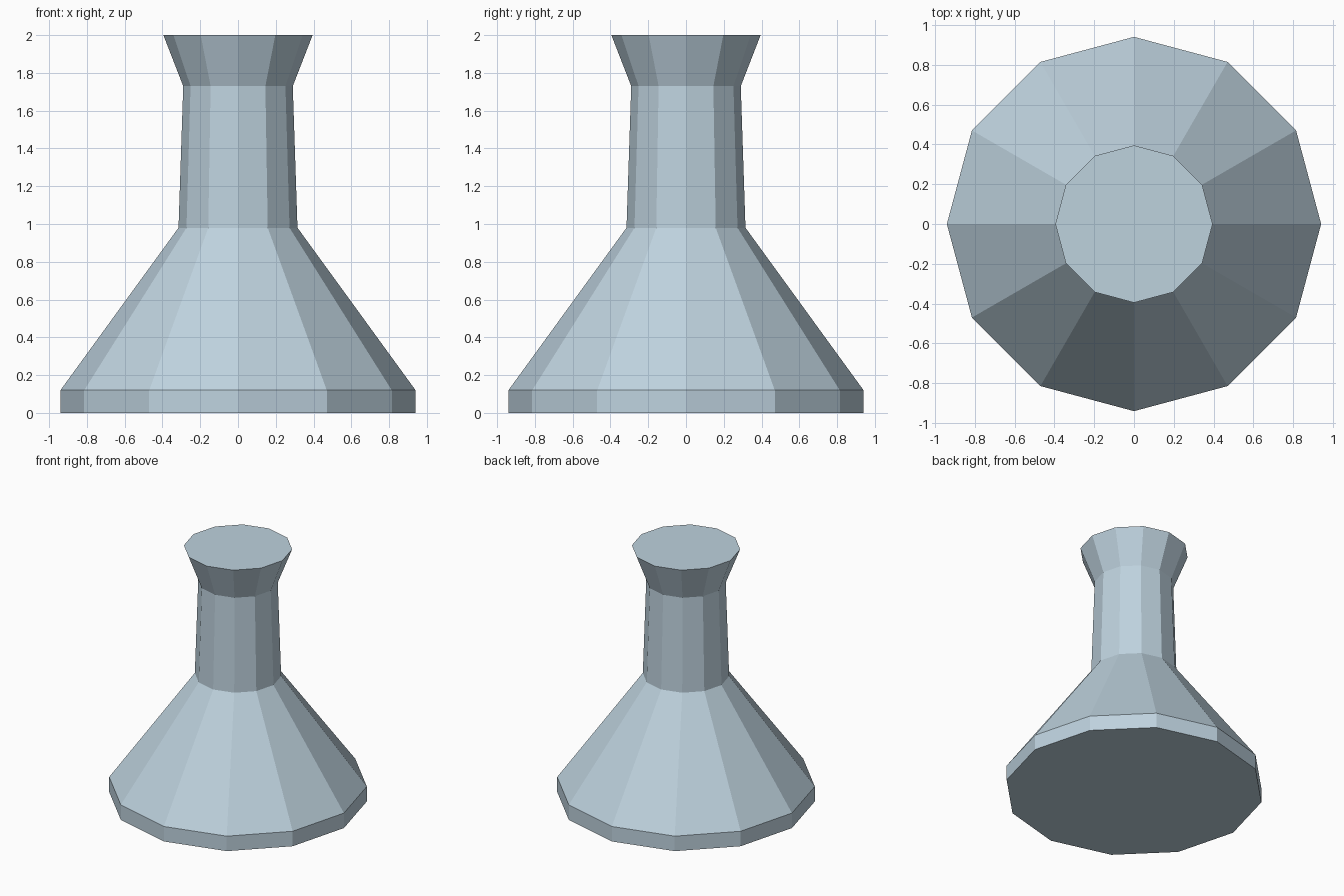
import bpy, bmesh, math

if "Cube" in bpy.data.objects:
    bpy.data.objects.remove(bpy.data.objects["Cube"])

SIDES = 12
# (radius, height) of each ring: foot, rim, shoulder, throat, lip
PROFILE = [(0.94, 0.0), (0.94, 0.12), (0.315, 0.98), (0.29, 1.73), (0.395, 2.0)]

metal = bpy.data.materials.new("pale_blue_grey")
metal.diffuse_color = (0.515, 0.644, 0.730, 1.0)
metal.use_nodes = True
metal.node_tree.nodes["Principled BSDF"].inputs["Base Color"].default_value = metal.diffuse_color


def lathe(name, profile, material):
    """Flat-sided turned solid, capped at both ends."""
    bm = bmesh.new()
    rings = []
    for r, z in profile:
        rings.append([bm.verts.new((r * math.cos(math.tau * i / SIDES),
                                    r * math.sin(math.tau * i / SIDES), z))
                      for i in range(SIDES)])
    for low, high in zip(rings, rings[1:]):
        for i in range(SIDES):
            j = (i + 1) % SIDES
            bm.faces.new((low[i], low[j], high[j], high[i]))
    bm.faces.new(rings[0][::-1])
    bm.faces.new(rings[-1])
    mesh = bpy.data.meshes.new(name)
    bm.to_mesh(mesh)
    bm.free()
    mesh.materials.append(material)
    obj = bpy.data.objects.new(name, mesh)
    bpy.context.collection.objects.link(obj)
    return obj


# Flared pedestal: foot band, sloping skirt, neck and widening lip
lathe("flared_pedestal", PROFILE, metal)
